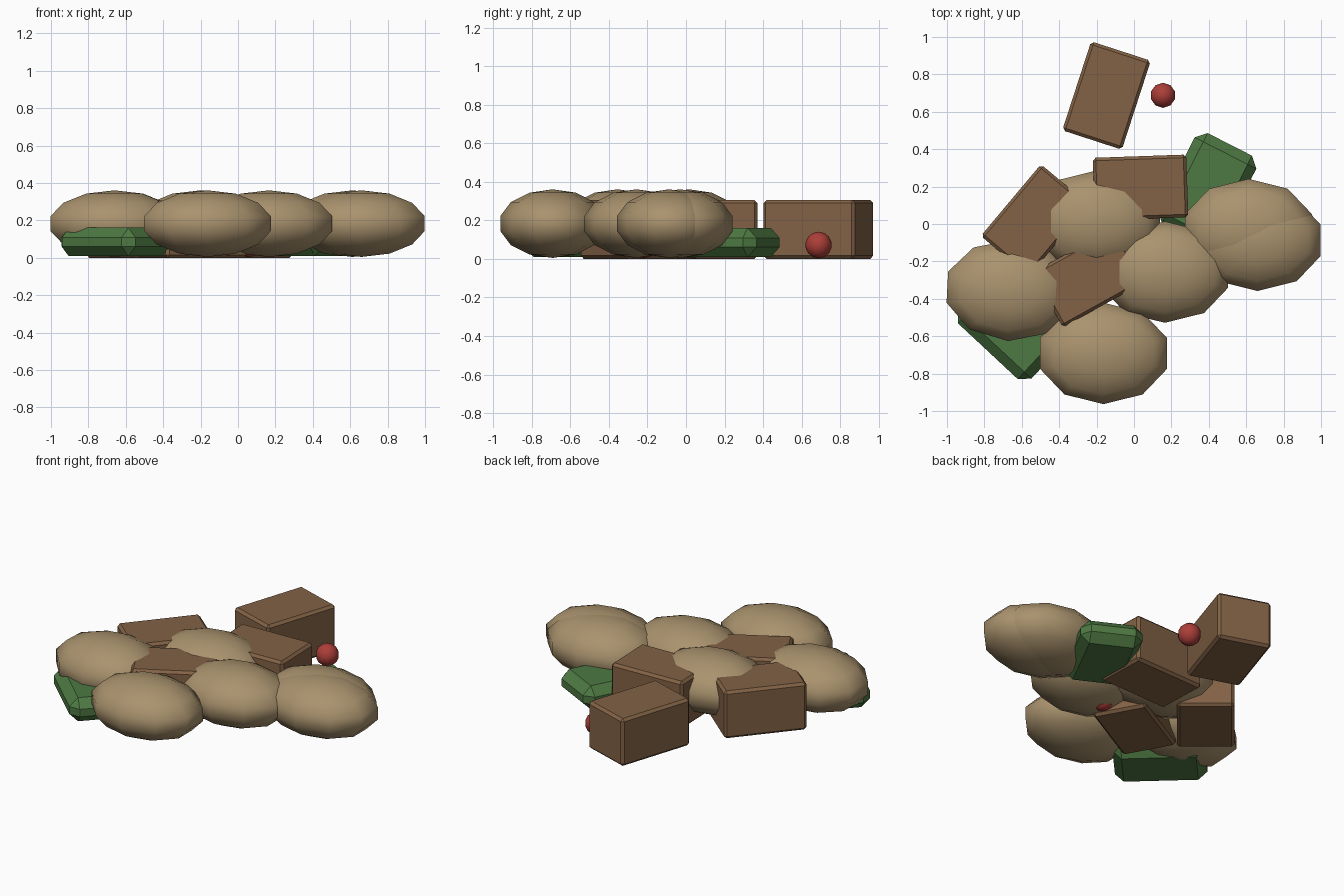
import bpy, bmesh, math
from mathutils import Matrix

if "Cube" in bpy.data.objects:
    bpy.data.objects.remove(bpy.data.objects["Cube"])


def material(name, rgb):
    m = bpy.data.materials.new(name)
    m.diffuse_color = (*rgb, 1)
    m.use_nodes = True
    m.node_tree.nodes["Principled BSDF"].inputs["Base Color"].default_value = m.diffuse_color
    return m


BURLAP = material("burlap tan", (0.40, 0.29, 0.155))
WOOD = material("crate brown", (0.225, 0.122, 0.06))
GREEN = material("canvas green", (0.075, 0.19, 0.055))
RED = material("fruit red", (0.41, 0.048, 0.04))


def finish(bm, name, mat, loc, angle=0, smooth=None):
    me = bpy.data.meshes.new(name)
    bm.to_mesh(me)
    bm.free()
    me.materials.append(mat)
    ob = bpy.data.objects.new(name, me)
    bpy.context.collection.objects.link(ob)
    ob.location = loc
    ob.rotation_euler.z = math.radians(angle)
    if smooth:
        bpy.ops.object.select_all(action='DESELECT')
        ob.select_set(True)
        bpy.context.view_layer.objects.active = ob
        bpy.ops.object.shade_smooth_by_angle(angle=math.radians(smooth))
    return ob


def ball(name, mat, loc, radii, angle=0, smooth=60):
    bm = bmesh.new()
    bmesh.ops.create_uvsphere(bm, u_segments=10, v_segments=7, radius=1,
                              matrix=Matrix.Diagonal((*radii, 1)))
    return finish(bm, name, mat, loc, angle, smooth)


def block(name, mat, loc, size, angle, bevel, smooth=None):
    bm = bmesh.new()
    bmesh.ops.create_cube(bm, size=1, matrix=Matrix.Diagonal((*size, 1)))
    bmesh.ops.bevel(bm, geom=bm.edges[:], offset=bevel, segments=1,
                    affect='EDGES', profile=0.5)
    return finish(bm, name, mat, loc, angle, smooth)


# Stuffed sacks
sacks = [(-0.163, -0.692, 0), (-0.66, -0.355, -3), (-0.2, 0.015, 0),
         (0.165, -0.257, 0), (0.66, -0.087, 0), (0.612, -0.03, 0)]
for i, (x, y, a) in enumerate(sacks):
    ball(f"sack_{i + 1}", BURLAP, (x, y, 0.183), (0.365, 0.278, 0.178), a)

# Wooden crates
crates = [(-0.147, 0.687, 72), (-0.53, 0.02, 50), (0.035, 0.195, 2),
          (-0.243, -0.285, 29)]
for i, (x, y, a) in enumerate(crates):
    block(f"crate_{i + 1}", WOOD, (x, y, 0.153), (0.5, 0.335, 0.305), a, 0.016)

# Flat green bundles tucked under the sacks
for i, (x, y, a) in enumerate([(-0.655, -0.545, -43), (0.39, 0.185, 63)]):
    block(f"green_bundle_{i + 1}", GREEN, (x, y, 0.085), (0.54, 0.37, 0.152), a, 0.052)

# Loose red fruit
for i, (x, y) in enumerate([(0.155, 0.688), (0.055, -0.22), (0.24, 0.19)]):
    ball(f"fruit_{i + 1}", RED, (x, y, 0.072), (0.069, 0.069, 0.069))
